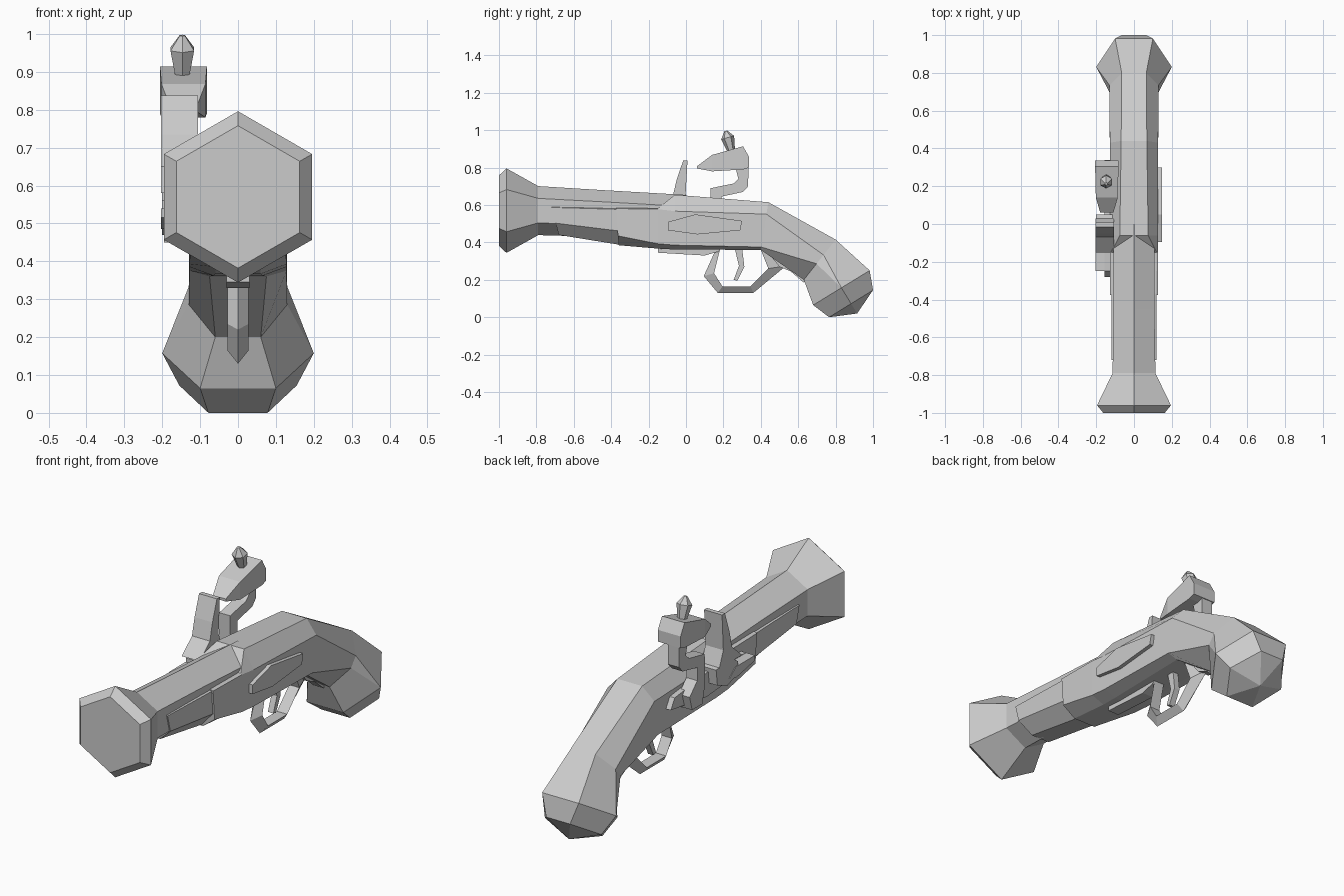
import bpy, bmesh
from math import sin, cos, pi
from mathutils import Vector


def finish(name, bm):
    bmesh.ops.remove_doubles(bm, verts=bm.verts, dist=0.0005)
    bmesh.ops.recalc_face_normals(bm, faces=bm.faces)
    me = bpy.data.meshes.new(name)
    bm.to_mesh(me)
    bm.free()
    ob = bpy.data.objects.new(name, me)
    bpy.context.collection.objects.link(ob)
    return ob


def loft(name, rings):
    """Skin equal-length rings of points and cap both ends."""
    bm = bmesh.new()
    vs = [[bm.verts.new(p) for p in r] for r in rings]
    n = len(rings[0])
    for a, b in zip(vs, vs[1:]):
        for i in range(n):
            j = (i + 1) % n
            bm.faces.new((a[i], a[j], b[j], b[i]))
    bm.faces.new(vs[0])
    bm.faces.new(vs[-1])
    return finish(name, bm)


def prism(name, pts, x0, x1):
    """Side-view (y, z) outline extruded across x."""
    return loft(name, [[(x, y, z) for y, z in pts] for x in (x0, x1)])


def hex_ring(c, r, axis=None):
    """Hexagon with a corner up, or around a given axis."""
    c = Vector(c)
    q = Vector((0, -1, 0)).rotation_difference(axis) if axis else None
    out = []
    for i in range(6):
        v = Vector((r * sin(i * pi / 3), 0, r * cos(i * pi / 3)))
        if q:
            v = q @ v
        out.append(c + v)
    return out


def stock_ring(top, bot, w, tw, bw, hi, lo):
    """Octagonal section between a top and a bottom point of the side view."""
    t, b = Vector((0, *top)), Vector((0, *bot))
    half = [(tw, 1), (w, hi), (w, lo), (bw, 0)]
    pts = half + [(-x, f) for x, f in reversed(half)]
    return [b.lerp(t, f) + Vector((x, 0, 0)) for x, f in pts]


# Flared six-sided barrel
loft("barrel", [hex_ring((0, y, z), r) for y, z, r in (
    (-1, .57, .188), (-.96, .57, .226), (-.79, .57, .131),
    (-.45, .555, .125), (.0, .53, .124))])

# Fore-end under the barrel
loft("fore_stock", [stock_ring(*s) for s in (
    ((-.72, .59), (-.68, .44), .118, .11, .05, .98, .42),
    ((-.34, .58), (-.34, .385), .118, .11, .05, .98, .38))])

# Main stock, curved grip and faceted pommel
loft("stock", [stock_ring(*s) for s in (
    ((-.375, .585), (-.36, .385), .126, .115, .06, .98, .25),
    ((-.15, .582), (-.15, .367), .128, .12, .06, .98, .12),
    ((-.06, .655), (-.06, .362), .128, .075, .065, .70, .08),
    ((.44, .615), (.40, .36), .128, .068, .075, .75, .06),
    ((.80, .415), (.63, .20), .13, .065, .06, .62, .40))])
loft("pommel", [stock_ring(*s) for s in (
    ((.80, .415), (.63, .20), .13, .065, .06, .62, .40),
    ((.982, .25), (.68, .065), .2, .10, .10, .5, .5),
    ((1.0, .145), (.765, .0), .155, .065, .078, .5, .5),
    ((.915, .02), (.915, .02), 0, 0, 0, .5, .5))])

# Side plates
outline = [(-.095, .465), (-.095, .51), (.05, .55), (.30, .515),
           (.29, .465), (.06, .443)]
prism("side_plate", outline, .11, .147)
prism("lock_plate", [(-.28, .50), (-.25, .54), (.05, .56), (.31, .53),
                     (.34, .48), (.06, .44), (-.2, .46)], -.155, -.11)

# Trigger guard: triangular strip given by outer ridge and inner edge
guard = [((.165, .375), (.185, .375)), ((.095, .22), (.15, .235)),
         ((.17, .13), (.195, .165)), ((.36, .13), (.345, .165)),
         ((.535, .275), (.44, .26)), ((.44, .37), (.40, .36))]
loft("trigger_guard", [[(0, *o), (.028, *i), (-.028, *i)]
                       for o, i in guard])
prism("guard_front_plate", [(-.15, .37), (-.15, .345), (.10, .33),
                            (.17, .35), (.19, .37)], -.03, .03)
prism("guard_tail", [(.45, .33), (.50, .27), (.56, .245), (.63, .185),
                     (.65, .215), (.56, .29)], -.028, .028)
prism("trigger", [(.26, .37), (.30, .37), (.312, .27), (.275, .195),
                  (.255, .20), (.283, .275)], -.015, .015)

# Pan, its spring and the upright striking plate
prism("pan", [(-.12, .50), (-.12, .56), (-.06, .60), (.05, .58),
              (.04, .50), (-.04, .47)], -.2, -.11)
prism("pan_spring", [(-.25, .515), (-.25, .54), (-.1, .54), (-.05, .50),
                     (-.1, .485)], -.203, -.125)
prism("frizzen", [(-.15, .58), (-.07, .65), (-.05, .735), (-.015, .838),
                  (.008, .838), (-.002, .66), (.03, .58)], -.203, -.105)

# Cock: S-shaped neck, tapering jaw and clamp screw
prism("cock_neck", [(.335, .85), (.332, .70), (.305, .67), (.19, .645),
                    (.19, .58), (.25, .52), (.23, .45), (.15, .45),
                    (.13, .54), (.132, .69), (.255, .715), (.28, .74),
                    (.265, .80)], -.195, -.135)
loft("cock_jaw", [[(-.144 + s * w, y, z) for s, z in
                   ((-1, a), (1, a), (1, b), (-1, b))]
                  for y, w, a, b in ((.06, .035, .795, .808),
                                     (.14, .058, .78, .868),
                                     (.305, .062, .79, .914),
                                     (.337, .062, .80, .858))])
axis = Vector((0, -.03, .11)).normalized()
base = Vector((-.147, .243, .885))
loft("cock_screw", [hex_ring(base + axis * d, r, axis) for d, r in (
    (-.02, .02), (.01, .022), (.078, .036), (.115, .008))])
